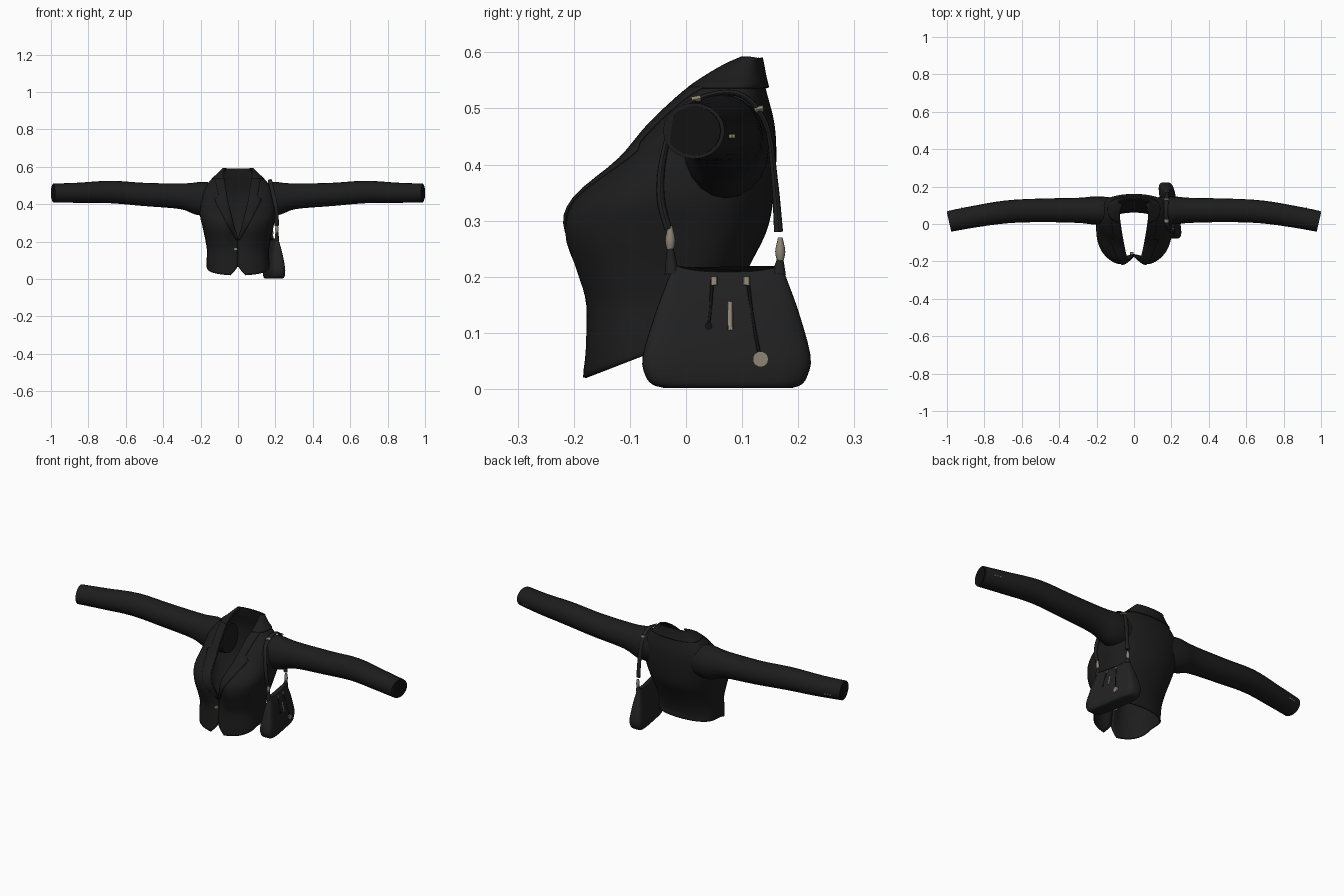
import bpy, bmesh, math
from mathutils import Vector

if "Cube" in bpy.data.objects:
    bpy.data.objects.remove(bpy.data.objects["Cube"])


def material(name, rgb):
    m = bpy.data.materials.new(name)
    m.use_nodes = True
    m.diffuse_color = (*rgb, 1)
    bsdf = m.node_tree.nodes["Principled BSDF"]
    bsdf.inputs["Base Color"].default_value = (*rgb, 1)
    bsdf.inputs["Roughness"].default_value = 0.8
    return m


CLOTH = material("black cloth", (.012, .012, .012))
LEATHER = material("black leather", (.016, .016, .016))
TRIM = material("deep black trim", (.006, .006, .006))
METAL = material("pale gold metal", (.27, .235, .18))
parts = []


def smooth(keys, steps):
    """Pass a smooth curve through key tuples of any length."""
    k = [Vector(p) for p in keys]
    k = [k[0] * 2 - k[1]] + k + [k[-1] * 2 - k[-2]]
    out = []
    for a, b, c, d in zip(k, k[1:], k[2:], k[3:]):
        for i in range(steps):
            t = i / steps
            out.append((b * 2 + (c - a) * t + (a * 2 - b * 5 + c * 4 - d) * t ** 2
                        + (b * 3 - a - c * 3 + d) * t ** 3) / 2)
    return out + [k[-2]]


def loft(name, rings, mat, closed=True, cap=True, thick=0):
    """Skin a list of equally long point rows."""
    bm = bmesh.new()
    rows = [[bm.verts.new(p) for p in r] for r in rings]
    n = len(rows[0])
    for lo, hi in zip(rows, rows[1:]):
        for i in range(n if closed else n - 1):
            j = (i + 1) % n
            bm.faces.new((lo[i], lo[j], hi[j], hi[i]))
    if closed and cap:
        bm.faces.new(rows[0])
        bm.faces.new(rows[-1])
    bmesh.ops.recalc_face_normals(bm, faces=bm.faces)
    me = bpy.data.meshes.new(name)
    bm.to_mesh(me)
    bm.free()
    ob = bpy.data.objects.new(name, me)
    bpy.context.collection.objects.link(ob)
    me.materials.append(mat)
    if thick:
        mod = ob.modifiers.new("thickness", "SOLIDIFY")
        mod.thickness, mod.offset = thick, 0
    parts.append(ob)
    return ob


def tube(name, keys, mat, side=(1, 0, 0), sides=12, steps=4):
    """Sweep an ellipse along keys of (x, y, z, radius along side, other radius)."""
    path = smooth(keys, steps)
    rings = []
    for i, p in enumerate(path):
        t = (path[min(i + 1, len(path) - 1)] - path[max(i - 1, 0)])[:3]
        t = Vector(t).normalized()
        u = Vector(side)
        u = (u - t * u.dot(t)).normalized()
        v = t.cross(u)
        rings.append([Vector(p[:3]) + u * p[3] * math.cos(a) + v * p[4] * math.sin(a)
                      for a in (math.tau * k / sides for k in range(sides))])
    return loft(name, rings, mat)


# Jacket body rows: height, half width, front, back, centre dent, half opening
body = smooth([
    (.02, .165, -.183, .065, 0, .04), (.07, .165, -.183, .065, .01, 0),
    (.15, .163, -.185, .08, .02, 0), (.21, .172, -.205, .105, .04, 0),
    (.28, .187, -.227, .14, .05, .02), (.34, .2, -.205, .153, .04, .035),
    (.41, .195, -.12, .158, .02, .052), (.47, .185, -.065, .155, 0, .062),
    (.52, .15, -.015, .143, 0, .07), (.55, .115, .02, .135, 0, .075),
    (.575, .09, .06, .13, 0, .072), (.59, .075, .1, .127, 0, .06)], 4)


def body_point(row, a, out=0):
    z, w, f, b, dent, _ = row
    c, yc = math.cos(a), f + (b - f) * .6
    x = w * math.sin(a)
    if c >= 0:
        y = yc - (yc - f) * c ** .6 + dent * math.exp(-(x / .045) ** 2)
    else:
        y = yc + (b - yc) * (-c) ** .7
    # the hem rises away from the front points
    lift = min(1, max(0, (y + .18) / .12)) * max(0, (.16 - z) / .14)
    return Vector((x + out * math.sin(a), y - out * c, z + .045 * lift))


def edge_angle(row, extra=0):
    return math.asin(min(.95, (max(0, row[5]) + extra) / row[1]))


def wrap(row, out=0, count=56):
    a0 = edge_angle(row)
    return [body_point(row, a0 + (math.tau - 2 * a0) * i / count, out)
            for i in range(count + 1)]


loft("jacket_body", [wrap(r) for r in body], CLOTH, closed=False, thick=.006)
loft("collar", [wrap(r, .007) for r in body if r[0] > .535], CLOTH,
     closed=False, thick=.006)

for s, tag in ((1, "left"), (-1, "right")):
    # Lapel: widens up to its notch, then narrows to the collar
    rings = []
    for r in body:
        if .2 < r[0] < .55:
            t = (r[0] - .2) / .23
            width = .008 + (.06 * t if t < 1 else .035)
            ring = []
            for i in range(6):
                p = body_point(r, edge_angle(r, width * i / 5), .007)
                ring.append((s * p.x, p.y, p.z))
            rings.append(ring)
    loft(tag + "_lapel", rings, CLOTH, closed=False, thick=.005)

    # Sleeve with a dark cuff lining at its end
    tube(tag + "_sleeve", [(s * x, y, z, ry, rz) for x, y, z, ry, rz in (
        (.1, .07, .43, .07, .08), (.2, .072, .43, .076, .09),
        (.3, .073, .442, .067, .069), (.5, .073, .452, .063, .062),
        (.68, .065, .465, .061, .06), (.85, .04, .461, .058, .054),
        (.988, .014, .46, .056, .05))], CLOTH, side=(0, 1, 0), sides=20)
    tube(tag + "_cuff_lining", [(s * .98, .016, .46, .049, .044),
                                (s * .9895, .0138, .46, .049, .044)],
         TRIM, side=(0, 1, 0), sides=20, steps=1)
    for i in range(3):
        x = .92 + .015 * i
        y = .084 - (x - .92) * .19
        tube(tag + "_cuff_button", [(s * x, y - .01, .45, .004, .004),
                                    (s * x, y + .003, .45, .004, .004)], METAL, steps=1)

# Front closing button
tube("jacket_button", [(-.012, -.15, .16, .009, .009), (-.012, -.178, .16, .009, .009)],
     METAL, steps=1)

# Handbag: rounded box, narrowing to the top and slightly turned
MID, TURN = .192, -.17


def bag_ring(row, sides=40):
    z, lo, hi, half = row
    ring = []
    for k in range(sides):
        a = math.tau * k / sides
        c, q = math.cos(a), math.sin(a)
        y = (lo + hi) / 2 + (hi - lo) / 2 * math.copysign(abs(c) ** .4, c)
        x = MID + half * math.copysign(abs(q) ** .5, q) + TURN * (y - .075)
        dip = .012 * (1 - abs(c)) * max(0, (z - .14) / .08)
        ring.append((x, y, z - dip))
    return ring


loft("handbag", [bag_ring(r) for r in smooth([
    (.002, -.04, .19, .034), (.008, -.06, .206, .04), (.025, -.073, .217, .043),
    (.06, -.077, .222, .043), (.14, -.053, .2, .03), (.2, -.03, .178, .016),
    (.22, -.022, .172, .01)], 3)], LEATHER)


def on_bag(y, z, out=0):
    return (MID + .045 - .2 * (z - .06) * (z > .06) + TURN * (y - .075) + out, y, z)


def bag_line(name, ends, r, mat):
    tube(name, [(*on_bag(y, z), r * .6, r) for y, z in ends], mat, sides=8, steps=3)


bag_line("front_cord", ((.047, .195), (.044, .15), (.04, .112)), .003, TRIM)
bag_line("back_cord", ((.11, .195), (.118, .13), (.131, .06)), .003, TRIM)
bag_line("zip_pull", ((.078, .155), (.079, .105)), .005, METAL)
for y in (.05, .108):
    bag_line("cord_eyelet", ((y, .2), (y, .185)), .006, METAL)
disc = [(*on_bag(.133, .053, o), .014, .014) for o in (-.006, .004)]
tube("hanging_disc", disc, METAL, side=(0, 1, 0), sides=20, steps=1)
tube("cord_end", [(*on_bag(.04, .112, o), .007, .007) for o in (-.005, .003)],
     TRIM, side=(0, 1, 0), steps=1)

# Shoulder strap over the left shoulder with metal clips
tube("strap", [(.207, -.032, .285, .011, .007), (.206, -.045, .34, .011, .007),
               (.198, -.041, .41, .011, .006), (.18, -.015, .49, .011, .005),
               (.172, .04, .523, .011, .005), (.172, .1, .523, .011, .005),
               (.174, .143, .47, .011, .005), (.178, .158, .37, .011, .006),
               (.18, .165, .28, .011, .008)], LEATHER, steps=5)
for name, x, y, top in (("front", .208, -.028, .29), ("back", .18, .168, .27)):
    tube(name + "_clip", [(x, y, top, .006, .004), (x, y, top - .025, .009, .009),
                          (x, y, top - .045, .005, .005)], METAL)
    tube(name + "_strap_tab", [(x, y, top - .04, .008, .006),
                               (x, y * .97 + .002, .205, .012, .013)], LEATHER)
for y, z in ((.018, .518), (.13, .5)):
    tube("strap_buckle", [(.173, y - .008, z - .003, .013, .006),
                          (.173, y + .008, z, .013, .006)], METAL, steps=1)

bpy.ops.object.select_all(action="DESELECT")
for ob in parts:
    ob.select_set(True)
bpy.context.view_layer.objects.active = parts[0]
bpy.ops.object.shade_smooth_by_angle(angle=math.radians(40))
